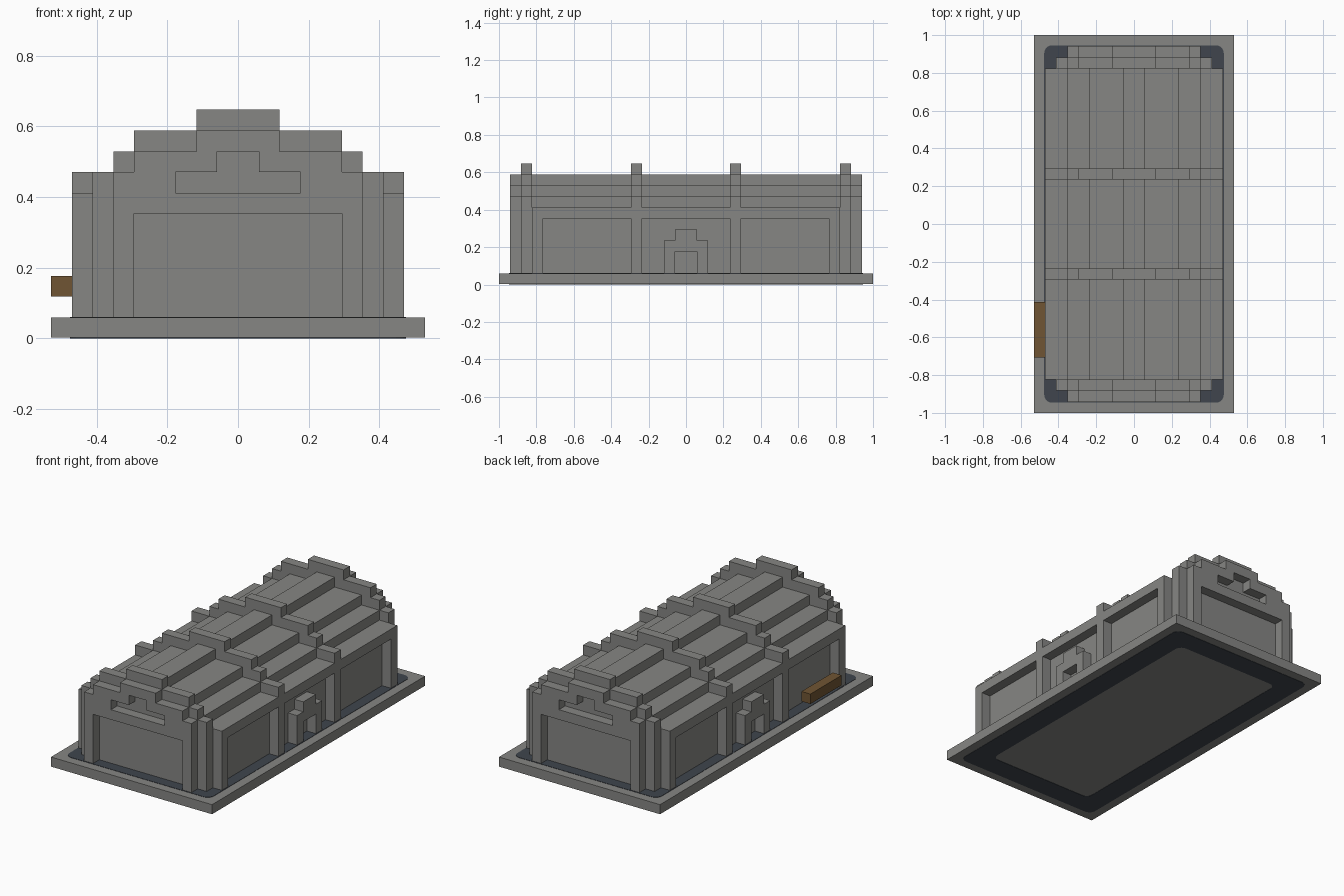
import bpy, bmesh, math
from mathutils import Matrix, Vector

U = 1 / 17  # building module

if "Cube" in bpy.data.objects:
    bpy.data.objects.remove(bpy.data.objects["Cube"])


def material(name, color):
    m = bpy.data.materials.new(name)
    m.use_nodes = True
    m.diffuse_color = (*color, 1)
    m.node_tree.nodes["Principled BSDF"].inputs["Base Color"].default_value = (*color, 1)
    return m


STONE = material("grey stone", (0.24, 0.24, 0.23))
PAVING = material("slate paving", (0.05, 0.06, 0.075))
WOOD = material("brown wood", (0.16, 0.09, 0.033))

# Extrusion axis -> matrix taking the drawn plane into the world
PLANES = {
    "x": Matrix(((0, 0, 1), (1, 0, 0), (0, 1, 0))).to_4x4(),
    "y": Matrix(((1, 0, 0), (0, 0, -1), (0, 1, 0))).to_4x4(),
    "z": Matrix.Identity(4),
}


def prism(name, loops, axis, start, end, mat):
    """Extrude an outline (and hole loops) along an axis, in modules."""
    curve = bpy.data.curves.new(name, "CURVE")
    curve.dimensions = "2D"
    curve.fill_mode = "BOTH"
    curve.extrude = abs(end - start) * U / 2
    for loop in loops:
        s = curve.splines.new("POLY")
        s.points.add(len(loop) - 1)
        for p, (a, b) in zip(s.points, loop):
            p.co = (a * U, b * U, 0, 1)
        s.use_cyclic_u = True
    temp = bpy.data.objects.new(name + "_outline", curve)
    mesh = bpy.data.meshes.new_from_object(temp)
    bpy.data.objects.remove(temp)
    bpy.data.curves.remove(curve)
    shift = Vector([(start + end) / 2 * U if a == axis else 0 for a in "xyz"])
    mesh.transform(Matrix.Translation(shift) @ PLANES[axis])
    bm = bmesh.new()
    bm.from_mesh(mesh)
    bmesh.ops.remove_doubles(bm, verts=bm.verts, dist=1e-5)
    bmesh.ops.recalc_face_normals(bm, faces=bm.faces)
    for f in bm.faces:
        f.smooth = False
    bm.to_mesh(mesh)
    bm.free()
    mesh.materials.clear()
    mesh.materials.append(mat)
    obj = bpy.data.objects.new(name, mesh)
    bpy.context.collection.objects.link(obj)
    return obj


def stepped(steps, notch=None):
    """Symmetric stepped outline from (half width, height), widest first."""
    half, low = [], 1
    for w, h in steps:
        half += [(w, low), (w, h)]
        low = h
    if notch:
        w, h = notch
        half = [(w, h), (w, 1)] + half
    return half + [(-a, b) for a, b in reversed(half)]


def rect(a0, b0, a1, b1):
    return [(a0, b0), (a1, b0), (a1, b1), (a0, b1)]


def rounded(w, d, r, n=5):
    pts = []
    for k, (sx, sy) in enumerate(((1, 1), (-1, 1), (-1, -1), (1, -1))):
        for i in range(n + 1):
            t = (k + i / n) * math.pi / 2
            pts.append((sx * (w - r) + r * math.cos(t), sy * (d - r) + r * math.sin(t)))
    return pts


# Ground: slab with a rounded paving band that shows on both faces
prism("base_slab", [rect(-9, -17, 9, 17)], "z", 0.03, 1, STONE)
prism("paving_band", [rounded(8.08, 16.08, 0.7), rounded(5.9, 13.9, 0.7)], "z", 0, 1.03, PAVING)

# Stepped hall and roof
prism("hall_roof", [stepped([(7, 7), (6, 8), (4, 9), (1, 10)])], "y", -14, 14, STONE)

# Stepped ribs across the roof
rib = [(6, 9), (5, 10), (2, 11)]
for side, label in ((-1, "front"), (1, "back")):
    prism(label + "_roof_rib", [stepped([(8, 8)] + rib)], "y", side * 4, side * 5, STONE)
    prism(label + "_end_rib", [stepped([(7, 8)] + rib)], "y", side * 14, side * 15, STONE)
    # Gable with a wide doorway recess and a stepped niche above it
    niche = [(3, 7), (3, 8), (1, 8), (1, 9), (-1, 9), (-1, 8), (-3, 8), (-3, 7)]
    gable = stepped([(6, 8), (5, 9), (2, 10)], notch=(5, 6))
    prism(label + "_gable", [gable, niche], "y", side * 15, side * 16, STONE)

# Side walls with three recessed bays, and a stepped porch in the middle bay
bays = stepped([(14, 7)])
wall = [(-14, 7), (-14, 1)]
for a, b in ((-13, -5), (-4, 4), (5, 13)):
    wall += [(a, 1), (a, 6), (b, 6), (b, 1)]
wall += [(14, 1), (14, 7)]
for side, label in ((1, "left"), (-1, "right")):
    prism(label + "_wall", [wall], "x", side * 7, side * 8, STONE)
    prism(label + "_porch", [stepped([(2, 4), (1, 5)], notch=(1, 3))], "x", side * 7, side * 8, STONE)

# Wooden shelf outside the right wall
prism("wooden_shelf", [rect(-12, 2, -7, 3)], "x", -9, -8, WOOD)
